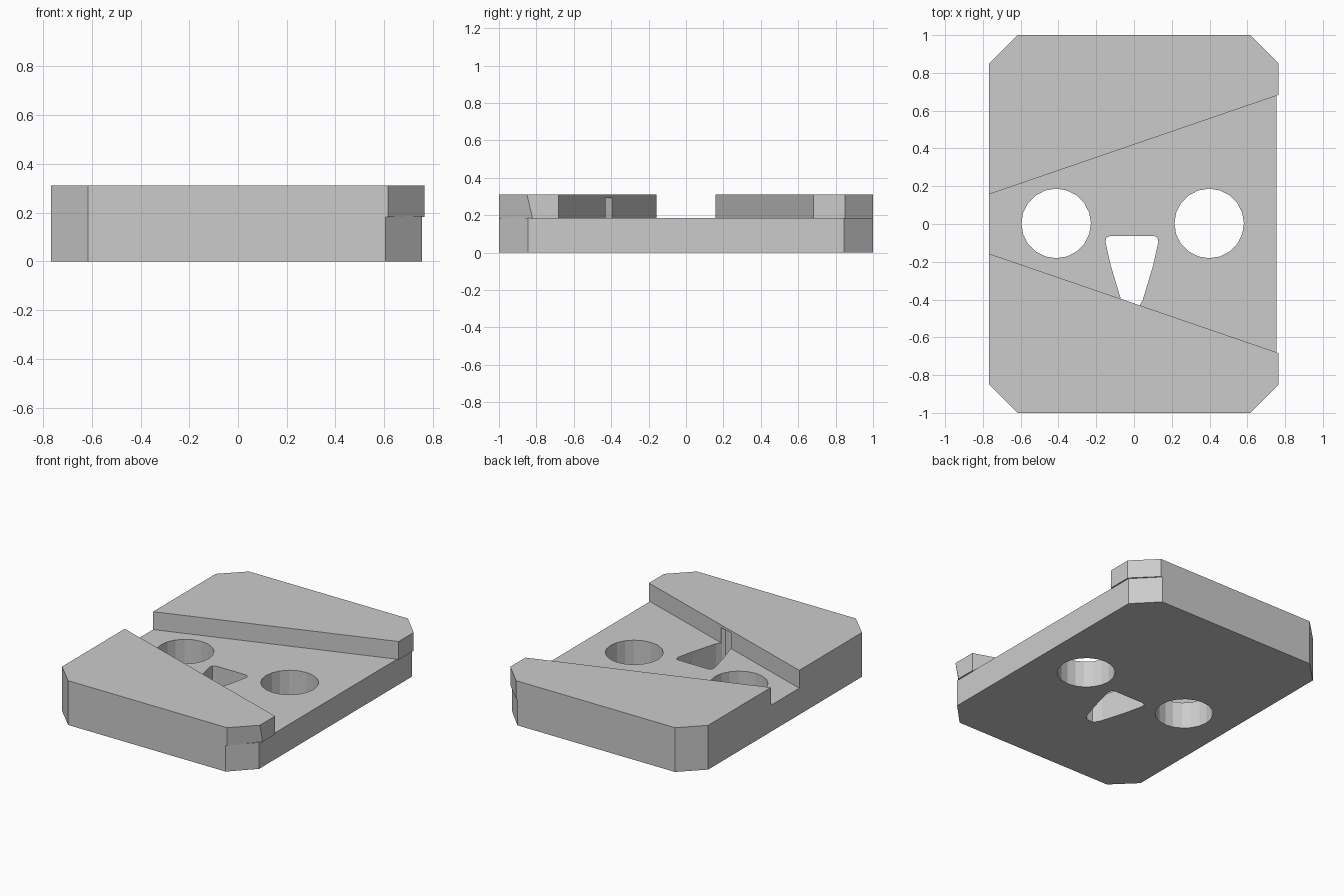
import bpy
import bmesh
import math

if "Cube" in bpy.data.objects:
    bpy.data.objects.remove(bpy.data.objects["Cube"])


def prism(name, bottom, z0, z1, top=None):
    """Vertical prism from a counter-clockwise outline; top may differ slightly."""
    bm = bmesh.new()
    lo = [bm.verts.new((x, y, z0)) for x, y in bottom]
    hi = [bm.verts.new((x, y, z1)) for x, y in (top or bottom)]
    n = len(lo)
    bm.faces.new(lo)
    bm.faces.new(hi)
    for i in range(n):
        j = (i + 1) % n
        bm.faces.new((lo[i], lo[j], hi[j], hi[i]))
    bmesh.ops.recalc_face_normals(bm, faces=bm.faces)
    mesh = bpy.data.meshes.new(name)
    bm.to_mesh(mesh)
    bm.free()
    ob = bpy.data.objects.new(name, mesh)
    bpy.context.collection.objects.link(ob)
    return ob


def combine(target, other, operation):
    """Apply an exact boolean and remove the helper object."""
    mod = target.modifiers.new(operation.lower(), 'BOOLEAN')
    mod.operation = operation
    mod.solver = 'EXACT'
    mod.object = other
    other.hide_render = True
    bpy.context.view_layer.objects.active = target
    bpy.ops.object.modifier_apply(modifier=mod.name)
    bpy.data.objects.remove(other, do_unlink=True)


def wedge_outline(chamfer_y):
    return [(-0.767, -0.85), (-0.615, -1), (0.615, -1), (0.765, chamfer_y),
            (0.765, -0.683), (-0.767, -0.157)]


# Base plate with chamfered corners
plate = prism("base_plate", [
    (-0.767, -0.85), (-0.615, -1), (0.605, -1), (0.755, -0.845),
    (0.755, 0.845), (0.605, 1), (-0.615, 1), (-0.767, 0.85)], 0, 0.185)

# Raised wedges on either side of the tapered channel
for side, sy, low_y in (("front", 1, -0.82), ("back", -1, -0.85)):
    low = [(x, y * sy) for x, y in wedge_outline(low_y)]
    high = [(x, y * sy) for x, y in wedge_outline(-0.85)]
    combine(plate, prism(side + "_wedge", low, 0.182, 0.31, high), 'UNION')

# Two round through holes
for cx in (-0.412, 0.398):
    ring = [(cx + 0.184 * math.cos(math.tau * i / 20),
             0.003 + 0.184 * math.sin(math.tau * i / 20)) for i in range(20)]
    combine(plate, prism("round_cutter", ring, -0.1, 0.25), 'DIFFERENCE')

# Rounded tapering slot, which undercuts the front wedge
half = [(0.022, -0.45), (0.038, -0.437), (0.058, -0.40), (0.112, -0.22),
        (0.14, -0.095), (0.136, -0.073), (0.115, -0.063)]
slot = [(x - 0.011, y) for x, y in half] + [(-x - 0.011, y) for x, y in reversed(half)]
combine(plate, prism("slot_cutter", slot, -0.1, 0.292), 'DIFFERENCE')
